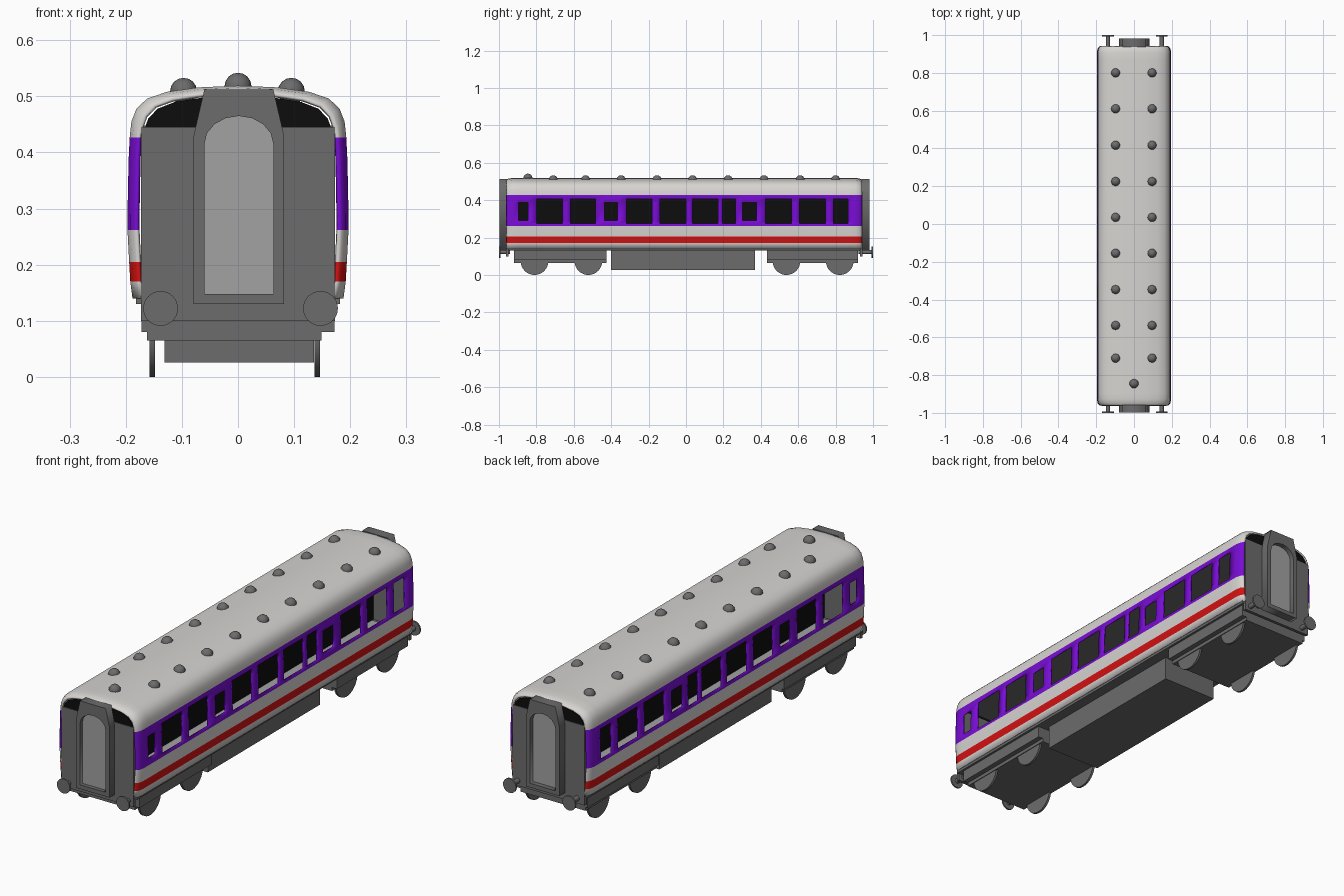
import bpy, bmesh, math
from mathutils import Matrix

if "Cube" in bpy.data.objects:
    bpy.data.objects.remove(bpy.data.objects["Cube"])


def mat(name, r, g, b):
    m = bpy.data.materials.new(name)
    m.diffuse_color = (r, g, b, 1)
    m.use_nodes = True
    m.node_tree.nodes["Principled BSDF"].inputs["Base Color"].default_value = m.diffuse_color
    return m


WHITE = mat("off_white", 0.68, 0.66, 0.64)
PURPLE = mat("purple", 0.19, 0.004, 0.66)
RED = mat("red", 0.66, 0.006, 0.006)
GREY = mat("dark_grey", 0.15, 0.15, 0.15)
LIGHT = mat("light_grey", 0.36, 0.36, 0.36)
BLACK = mat("black", 0.004, 0.004, 0.004)


def finish(name, bm, *mats):
    me = bpy.data.meshes.new(name)
    bm.to_mesh(me)
    bm.free()
    ob = bpy.data.objects.new(name, me)
    bpy.context.collection.objects.link(ob)
    for m in mats:
        me.materials.append(m)
    return ob


def smooth(ob, angle=35):
    bpy.ops.object.select_all(action='DESELECT')
    ob.select_set(True)
    bpy.context.view_layer.objects.active = ob
    bpy.ops.object.shade_smooth_by_angle(angle=math.radians(angle))


def box(name, x0, x1, y0, y1, z0, z1, m):
    bm = bmesh.new()
    bmesh.ops.create_cube(bm, size=1, matrix=Matrix.Translation(
        ((x0 + x1) / 2, (y0 + y1) / 2, (z0 + z1) / 2)) @ Matrix.Diagonal((x1 - x0, y1 - y0, z1 - z0, 1)))
    return finish(name, bm, m)


def disc(name, x, y, z, r, depth, axis, m, seg=32):
    bm = bmesh.new()
    rot = Matrix.Rotation(math.pi / 2, 4, 'Y' if axis == 'X' else 'X')
    bmesh.ops.create_cone(bm, cap_ends=True, segments=seg, radius1=r, radius2=r, depth=depth,
                          matrix=Matrix.Translation((x, y, z)) @ rot)
    ob = finish(name, bm, m)
    smooth(ob)


def plate(name, loops, y0, y1, m):
    """Outline(s) in the x-z plane extruded along y; a second outline is a hole."""
    cu = bpy.data.curves.new(name + "_outline", 'CURVE')
    cu.dimensions, cu.fill_mode, cu.extrude = '2D', 'BOTH', (y1 - y0) / 2
    for pts in loops:
        s = cu.splines.new('POLY')
        s.points.add(len(pts) - 1)
        for p, (x, z) in zip(s.points, pts):
            p.co = (x, z, 0, 1)
        s.use_cyclic_u = True
    tmp = bpy.data.objects.new(name, cu)
    bpy.context.collection.objects.link(tmp)
    dg = bpy.context.evaluated_depsgraph_get()
    me = bpy.data.meshes.new_from_object(tmp.evaluated_get(dg))
    bpy.data.objects.remove(tmp)
    me.transform(Matrix.Translation((0, (y0 + y1) / 2, 0)) @ Matrix.Rotation(math.pi / 2, 4, 'X'))
    me.materials.clear()
    me.materials.append(m)
    ob = bpy.data.objects.new(name, me)
    bpy.context.collection.objects.link(ob)


# Body shell: half section mirrored, swept along y with rounded ends
half = [(0.188, 0.14), (0.192, 0.17), (0.194, 0.205), (0.197, 0.262), (0.197, 0.275),
        (0.197, 0.29), (0.195, 0.387), (0.194, 0.407), (0.193, 0.427), (0.19, 0.455),
        (0.181, 0.478), (0.162, 0.496), (0.127, 0.508), (0.07, 0.516), (0, 0.519)]
section = half + [(-x, z) for x, z in reversed(half[:-1])]
Y0, Y1 = -0.962, 0.942
TALL, SHORT = (0.275, 0.407), (0.29, 0.387)
windows = [(-0.895, -0.845, SHORT), (-0.80, -0.66, TALL), (-0.617, -0.483, TALL),
           (-0.435, -0.365, SHORT), (-0.317, -0.183, TALL), (-0.14, 0.0, TALL),
           (0.035, 0.17, TALL), (0.195, 0.265, TALL), (0.303, 0.378, SHORT),
           (0.426, 0.565, TALL), (0.607, 0.746, TALL), (0.789, 0.865, TALL)]
ends = [(0, 1), (0.004, 0.65), (0.013, 0.28), (0.035, 0)]
stations = [(Y0 + d, t) for d, t in ends] + [(y, 0) for w in windows for y in w[:2]] \
    + [(Y1 - d, t) for d, t in reversed(ends)]


def colour(z):
    if 0.17 < z < 0.205:
        return 2
    return 1 if 0.262 < z < 0.427 else 0


bm = bmesh.new()
grid = [[bm.verts.new((x * (1 - 0.09 * t), y, z - (0.013 * t if z > 0.44 else 0)))
         for y, t in stations] for x, z in section]
for i in range(len(section) - 1):
    zc = (section[i][1] + section[i + 1][1]) / 2
    for j in range(len(stations) - 1):
        yc = (stations[j][0] + stations[j + 1][0]) / 2
        if any(a < yc < b and h[0] < zc < h[1] for a, b, h in windows):
            continue
        f = bm.faces.new((grid[i][j], grid[i][j + 1], grid[i + 1][j + 1], grid[i + 1][j]))
        f.material_index = colour(zc)
bmesh.ops.delete(bm, geom=[v for v in bm.verts if not v.link_faces], context='VERTS')
shell = finish("body_shell", bm, WHITE, PURPLE, RED)
smooth(shell)
sol = shell.modifiers.new("thickness", 'SOLIDIFY')
sol.thickness, sol.offset = 0.007, -1

# Interior: floor, ceiling and dark centre partition
box("underframe", -0.182, 0.182, Y0 + 0.01, Y1 - 0.01, 0.13, 0.145, GREY)
box("floor", -0.184, 0.184, Y0 + 0.03, Y1 - 0.03, 0.145, 0.15, LIGHT)
box("ceiling", -0.183, 0.183, Y0 + 0.03, Y1 - 0.03, 0.44, 0.448, GREY)
box("partition", -0.004, 0.004, Y0 + 0.02, Y1 - 0.02, 0.15, 0.44, BLACK)

# End walls, gangways and buffers
upper = [(x * 0.885, z - 0.018) for x, z in section if z > 0.44]
upper = [(0.172, 0.44)] + upper + [(-0.172, 0.44)]
frame = [(-0.079, 0.13), (-0.079, 0.43), (-0.06, 0.512), (0.063, 0.512), (0.082, 0.43), (0.082, 0.13)]
door = [(-0.06, 0.148), (-0.06, 0.415)] + \
       [(0.0015 - 0.0615 * math.cos(a), 0.415 + 0.05 * math.sin(a))
        for a in (math.pi * k / 8 for k in range(1, 8))] + [(0.063, 0.415), (0.063, 0.148)]
for name, s, edge, tip in (("front", -1, Y0, -0.997), ("back", 1, Y1, 0.981)):
    def span(a, b):
        return sorted((edge + s * a, edge + s * b))
    box(name + "_end_wall", -0.173, 0.173, *span(-0.012, 0.001), 0.10, 0.445, GREY)
    plate(name + "_end_top", [upper], *span(-0.008, -0.002), BLACK)
    plate(name + "_gangway_frame", [frame, door], *sorted((edge - s * 0.004, tip)), GREY)
    plate(name + "_gangway_door", [door], *span(-0.002, 0.018), LIGHT)
    for x in (-0.138, 0.147):
        disc(name + "_buffer_head", x, s * 0.9965, 0.122, 0.031, 0.007, 'Y', GREY)
        y0, y1 = span(-0.02, 0)[0], s * 0.995
        disc(name + "_buffer_shaft", x, (edge - s * 0.02 + y1) / 2, 0.122, 0.011,
             abs(y1 - edge + s * 0.02), 'Y', GREY, 16)

# Bogies with wheels, and the underfloor equipment box
for name, a, b, axles in (("front", -0.92, -0.425, (-0.81, -0.522)), ("back", 0.432, 0.92, (0.537, 0.822))):
    box(name + "_bogie", -0.172, 0.172, a, b, 0.08, 0.135, GREY)
    box(name + "_bogie_base", -0.162, 0.149, a, b, 0.065, 0.08, GREY)
    for y in axles:
        for x in (-0.153, 0.141):
            disc(name + "_wheel", x, y, 0.074, 0.074, 0.01, 'X', GREY)
box("equipment_box", -0.131, 0.135, -0.4, 0.37, 0.026, 0.135, GREY)

# Roof vents
vents = [(x, y, 0.509) for x in (-0.097, 0.095)
         for y in (0.80, 0.61, 0.417, 0.225, 0.035, -0.155, -0.347, -0.537, -0.71)] + [(0, -0.845, 0.518)]
for x, y, z in vents:
    bm = bmesh.new()
    bmesh.ops.create_uvsphere(bm, u_segments=16, v_segments=8, radius=0.024,
                              matrix=Matrix.Translation((x, y, z)))
    smooth(finish("roof_vent", bm, GREY), 60)
